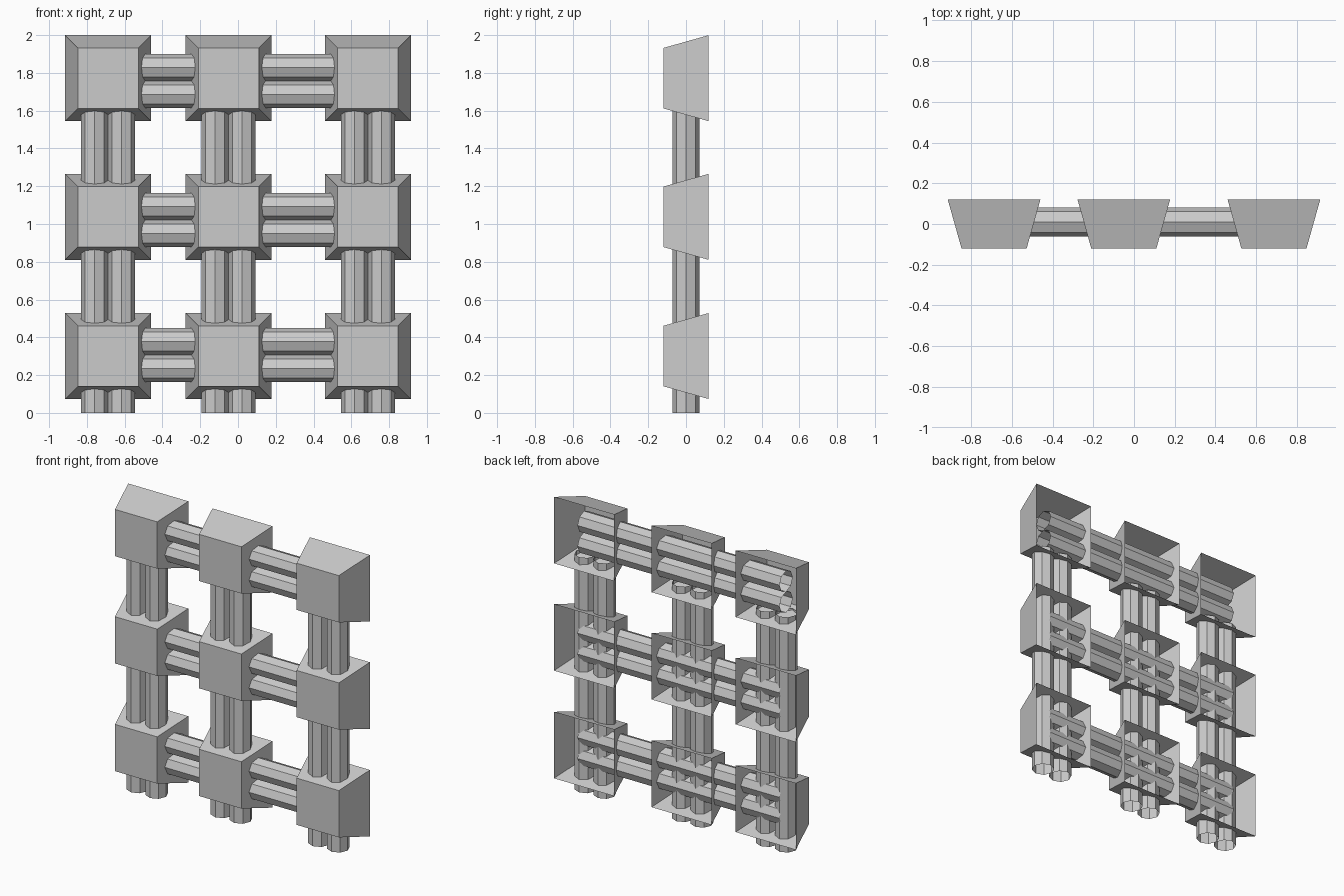
import bpy, bmesh
from math import cos, sin, pi

if "Cube" in bpy.data.objects:
    bpy.data.objects.remove(bpy.data.objects["Cube"])

R = 0.0715           # bar radius
HALF_X = 0.765       # half length of the horizontal bars
TOP_Z = 1.61         # hidden top of the upright bars


def make_object(name, verts, faces):
    mesh = bpy.data.meshes.new(name)
    bm = bmesh.new()
    vs = [bm.verts.new(v) for v in verts]
    for f in faces:
        bm.faces.new([vs[i] for i in f])
    bmesh.ops.recalc_face_normals(bm, faces=bm.faces)
    bm.to_mesh(mesh)
    bm.free()
    ob = bpy.data.objects.new(name, mesh)
    bpy.context.collection.objects.link(ob)
    return ob


def joint_block(name, cx, cz):
    # tapered block: small face in front, open at the back
    verts = [(cx + sx * h, y, cz + sz * h)
             for h, y in ((0.16, -0.12), (0.2275, 0.12))
             for sx, sz in ((-1, -1), (1, -1), (1, 1), (-1, 1))]
    faces = [(0, 1, 2, 3)]
    faces += [(i, i + 4, (i + 1) % 4 + 4, (i + 1) % 4) for i in range(4)]
    make_object(name, verts, faces)


def bar(name, place, start, end):
    # open eight-sided tube; place maps (u, v, along) to x, y, z
    verts = [place(R * cos(i * pi / 4), R * sin(i * pi / 4), t)
             for t in (start, end) for i in range(8)]
    faces = [(i, (i + 1) % 8, (i + 1) % 8 + 8, i + 8) for i in range(8)]
    make_object(name, verts, faces)


columns = (-0.6875, -0.05, 0.6875)
rows = ((0.301, 0.306), (1.038, 1.021), (1.772, 1.758))   # block z, bar z

# joint blocks on the 3 x 3 grid
for cx in columns:
    for block_z, _ in rows:
        joint_block("joint_block", cx, block_z)

# pairs of upright bars
for cx in columns:
    for s in (-1, 1):
        x0 = cx + s * R
        bar("upright_bar", lambda u, v, t: (x0 + u, v, t), 0.0, TOP_Z)

# pairs of horizontal bars
for _, bar_z in rows:
    for s in (-1, 1):
        z0 = bar_z + s * R
        bar("cross_bar", lambda u, v, t: (t, 0.01 + u, z0 + v), -HALF_X, HALF_X)
